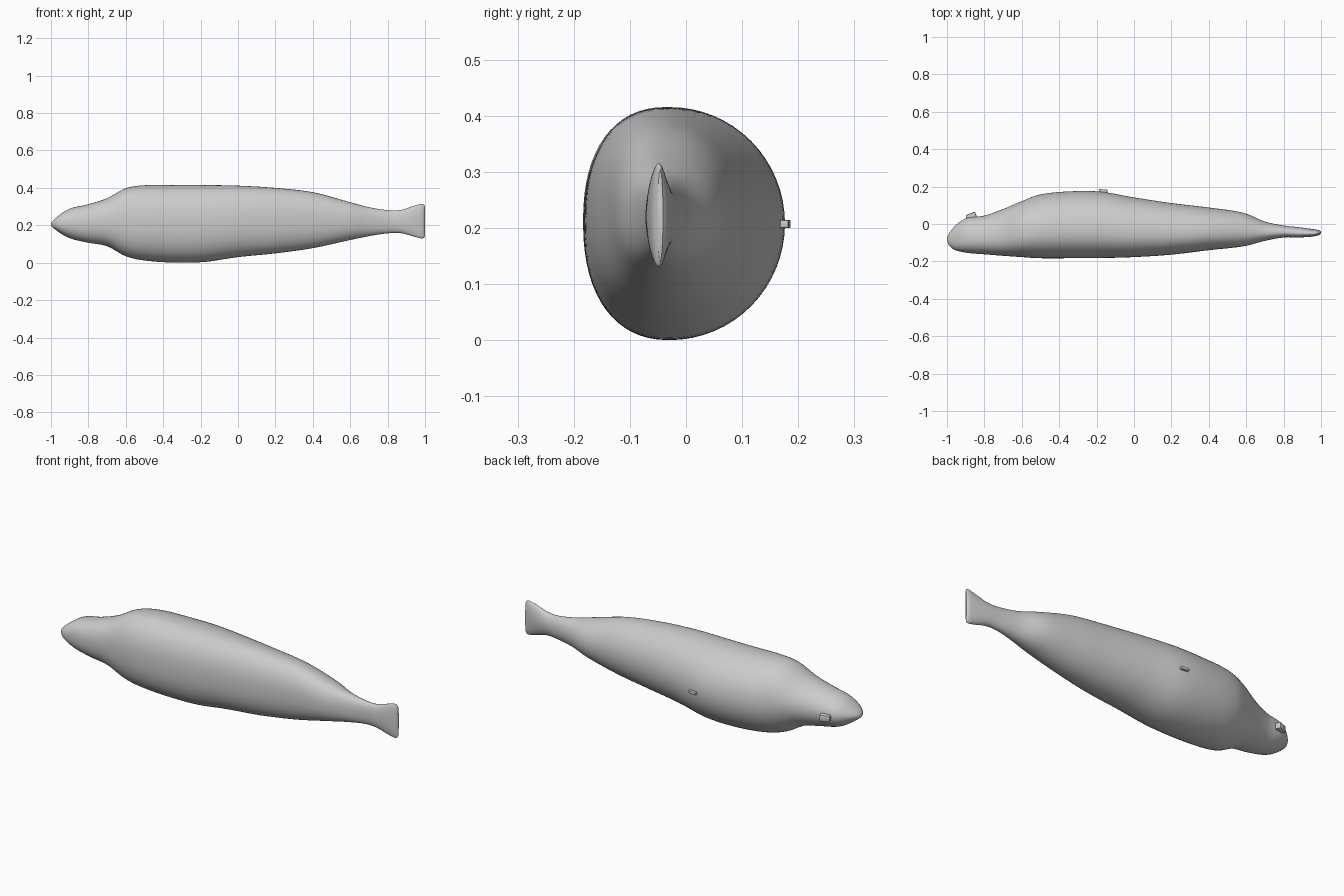
import bpy
import bmesh
import math
from mathutils import Vector

if "Cube" in bpy.data.objects:
    bpy.data.objects.remove(bpy.data.objects["Cube"], do_unlink=True)

# One plain grey for the whole model
grey = bpy.data.materials.new("plain grey")
grey.use_nodes = True
colour = (0.6, 0.6, 0.6, 1)
grey.diffuse_color = colour
grey.node_tree.nodes["Principled BSDF"].inputs["Base Color"].default_value = colour

# Body stations along x: x, bottom z, top z, front y, back y
STATIONS = [
    (-1, .205, .205, -.083, -.083),
    (-.97, .172, .243, -.132, -.024),
    (-.9, .131, .289, -.153, .03),
    (-.8, .107, .313, -.162, .045),
    (-.7, .088, .345, -.17, .08),
    (-.6, .035, .398, -.177, .122),
    (-.5, .012, .414, -.183, .158),
    (-.35, .001, .415, -.183, .174),
    (-.18, .004, .415, -.182, .173),
    (0, .03, .412, -.177, .142),
    (.2, .05, .4, -.164, .112),
    (.4, .078, .377, -.14, .088),
    (.58, .117, .329, -.12, .061),
    (.7, .142, .297, -.09, .013),
    (.8, .157, .281, -.072, -.008),
    (.87, .158, .282, -.072, -.016),
    (.94, .14, .304, -.069, -.025),
    (.985, .13, .315, -.061, -.032),
    (1, .142, .302, -.05, -.041),
]
SIDES = 64
STEPS = 6


def new_object(name, bm):
    mesh = bpy.data.meshes.new(name)
    bmesh.ops.recalc_face_normals(bm, faces=bm.faces)
    bm.to_mesh(mesh)
    bm.free()
    mesh.materials.append(grey)
    obj = bpy.data.objects.new(name, mesh)
    bpy.context.collection.objects.link(obj)
    return obj


def smooth(obj, angle):
    bpy.ops.object.select_all(action="DESELECT")
    obj.select_set(True)
    bpy.context.view_layer.objects.active = obj
    bpy.ops.object.shade_smooth_by_angle(angle=math.radians(angle))


def spline(a, b, c, d, t):
    """Smooth curve through b and c."""
    return tuple(q + t / 2 * (r - p + t * (2 * p - 5 * q + 4 * r - s
                                           + t * (3 * (q - r) + s - p)))
                 for p, q, r, s in zip(a, b, c, d))


def section(x, low, high, front, back):
    """Closed outline: boxier towards the front, round at the back."""
    mid_z, half = (low + high) / 2, (high - low) / 2
    mid_y = front + .43 * (back - front)
    points = []
    for i in range(SIDES):
        a = math.tau * i / SIDES
        c, s = math.cos(a), math.sin(a)
        if c < 0:
            c = -abs(c) ** .87
            s = math.copysign(abs(s) ** .87, s)
            reach = mid_y - front
        else:
            reach = back - mid_y
        points.append(Vector((x, mid_y + reach * c, mid_z + half * s)))
    return points


def build_body():
    # Mirrored ghost station makes the nose blunt and round
    x, low, high, front, back = STATIONS[1]
    keys = [(x, high, low, back, front)] + STATIONS + [STATIONS[-1]]
    rings = []
    for k in range(1, len(keys) - 2):
        rings += [spline(*keys[k - 1:k + 3], j / STEPS) for j in range(STEPS)]
    rings.append(STATIONS[-1])

    bm = bmesh.new()
    nose = bm.verts.new((STATIONS[0][0], STATIONS[0][3], STATIONS[0][1]))
    loops = [[bm.verts.new(p) for p in section(*r)] for r in rings[1:]]
    for i in range(SIDES):
        j = (i + 1) % SIDES
        bm.faces.new((nose, loops[0][j], loops[0][i]))
        for one, two in zip(loops, loops[1:]):
            bm.faces.new((one[i], one[j], two[j], two[i]))
    bm.faces.new(loops[-1])
    smooth(new_object("body", bm), 50)


def build_peg(name, place, size, turn):
    bm = bmesh.new()
    bmesh.ops.create_cube(bm, size=1)
    bmesh.ops.scale(bm, vec=size, verts=bm.verts)
    bmesh.ops.bevel(bm, geom=bm.edges[:], offset=min(size) * .2, segments=2,
                    profile=.5, affect="EDGES")
    peg = new_object(name, bm)
    peg.location = place
    peg.rotation_euler.z = math.radians(turn)
    smooth(peg, 40)


build_body()
# Small pegs on the back of the head and the flank
build_peg("head_peg", (-.87, .04, .207), (.055, .035, .035), 22)
build_peg("flank_peg", (-.165, .174, .207), (.045, .022, .015), -5)
